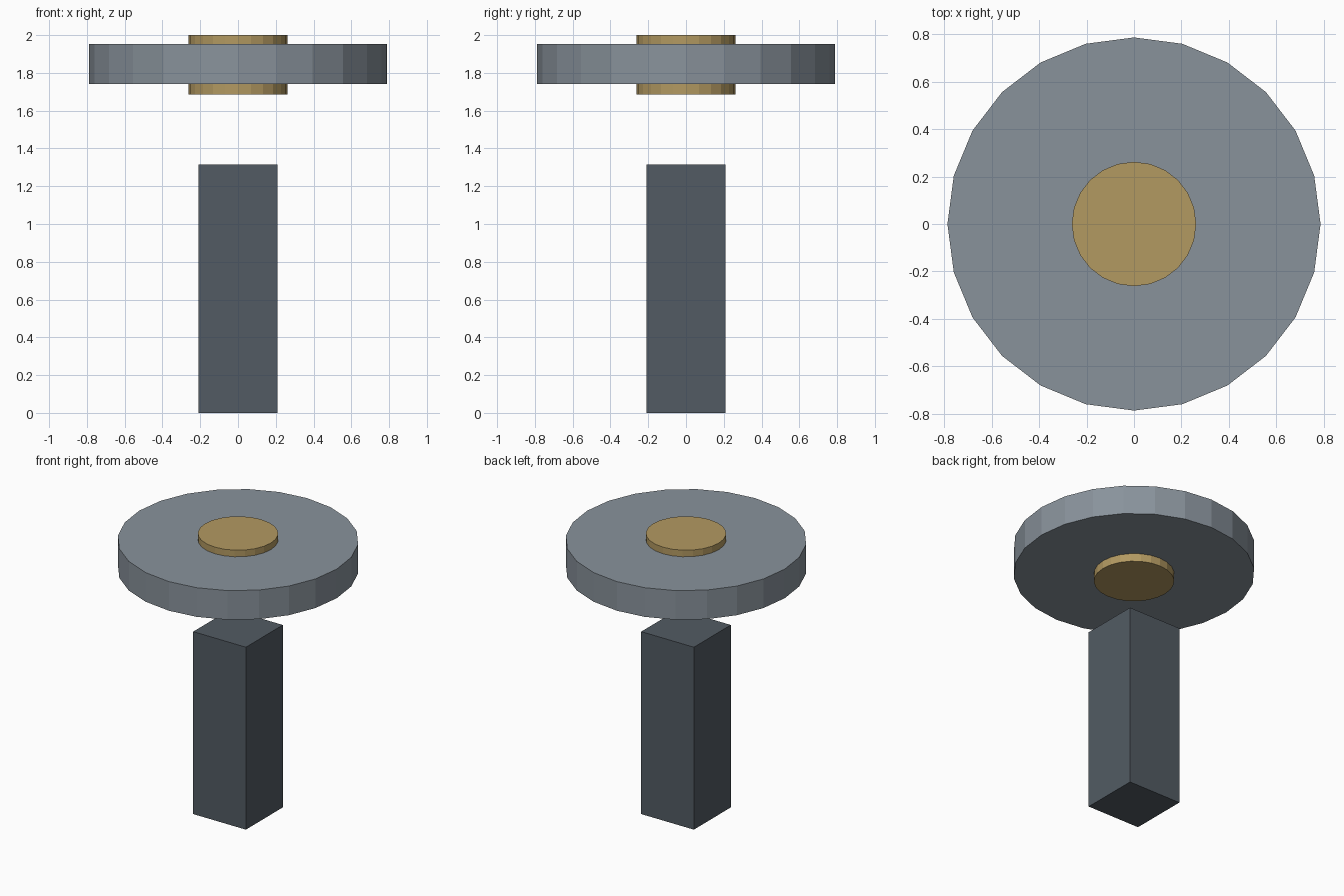
import bpy

if "Cube" in bpy.data.objects:
    bpy.data.objects.remove(bpy.data.objects["Cube"])


def finish(name, color):
    obj = bpy.context.object
    obj.name = name
    mat = bpy.data.materials.new(name + "_paint")
    mat.diffuse_color = (*color, 1)
    mat.use_nodes = True
    mat.node_tree.nodes["Principled BSDF"].inputs["Base Color"].default_value = mat.diffuse_color
    obj.data.materials.append(mat)


def disc(name, radius, z0, z1, color):
    bpy.ops.mesh.primitive_cylinder_add(
        vertices=24, radius=radius, depth=z1 - z0, location=(0, 0, (z0 + z1) / 2))
    finish(name, color)


# Square post standing on the ground
bpy.ops.mesh.primitive_cube_add(size=1, location=(0, 0, 0.6575))
bpy.context.object.scale = (0.42, 0.42, 1.315)
bpy.ops.object.transform_apply(location=False, rotation=False, scale=True)
finish("post", (0.085, 0.105, 0.125))

# Floating wheel with a hub running through it
disc("wheel", 0.7875, 1.7425, 1.9525, (0.25, 0.29, 0.33))
disc("hub", 0.2625, 1.685, 2.0, (0.45, 0.32, 0.12))
